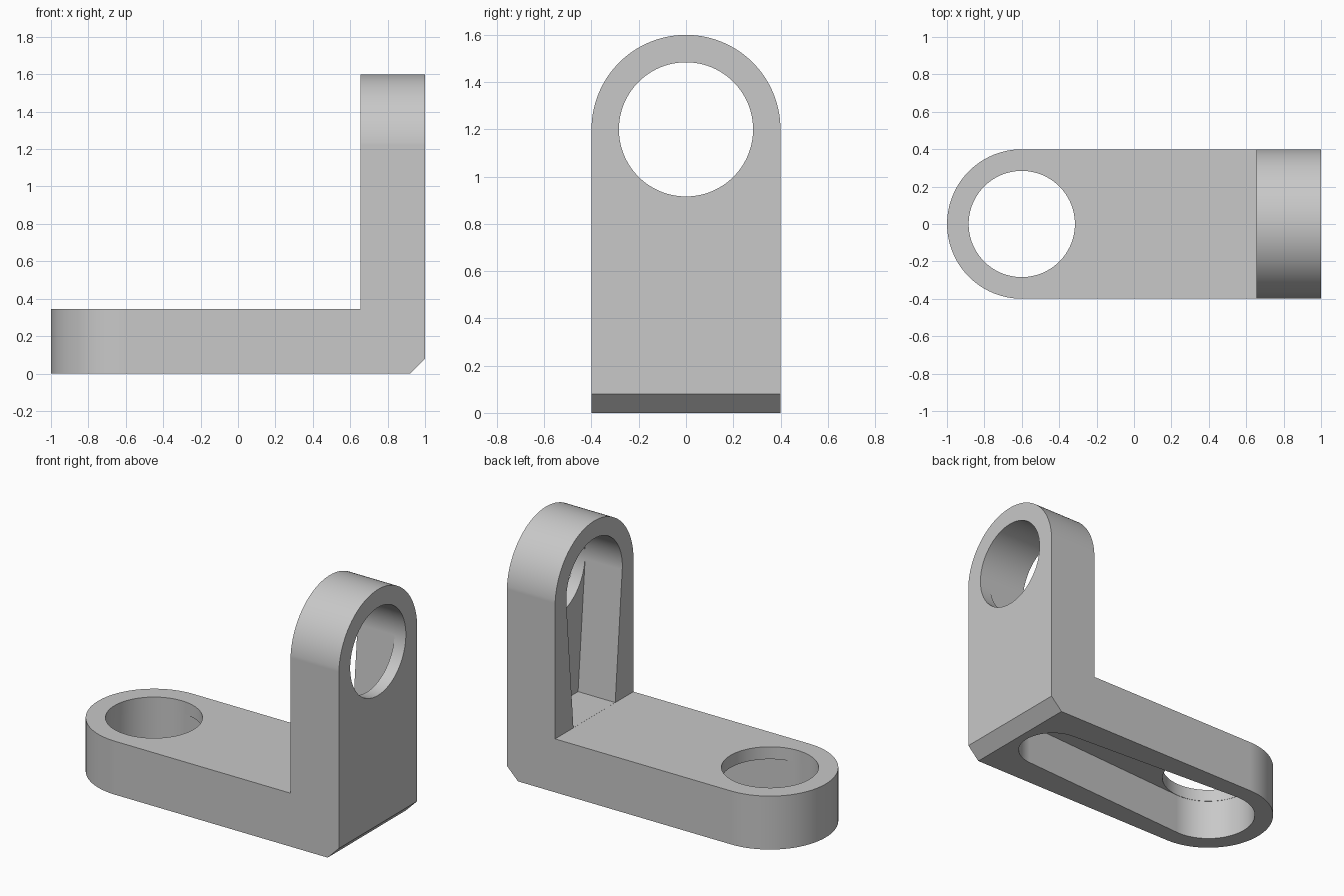
import bpy, bmesh
from math import pi, asin, sin, cos
from mathutils import Vector

cube = bpy.data.objects.get("Cube")
if cube:
    bpy.data.objects.remove(cube, do_unlink=True)

HALF, WALL, THICK = 0.4, 0.08, 0.345
HOLE_X, HOLE_Z = -0.6, 1.2
HOLE_R, POCKET_R = 0.284, 0.286

grey = bpy.data.materials.new("plain grey")
grey.use_nodes = True
grey.diffuse_color = (0.58, 0.58, 0.58, 1)
grey.node_tree.nodes["Principled BSDF"].inputs["Base Color"].default_value = grey.diffuse_color


def arc(centre, radius, start, end, steps):
    return [(centre + radius * cos(start + (end - start) * i / steps),
             radius * sin(start + (end - start) * i / steps)) for i in range(steps + 1)]


def prism(name, points, place, low, high):
    """Extrude a 2D outline; place(u, v, w) maps it into space."""
    bm = bmesh.new()
    face = bm.faces.new([bm.verts.new(place(u, v, low)) for u, v in points])
    top = bmesh.ops.extrude_face_region(bm, geom=[face])["geom"]
    shift = Vector(place(0, 0, high)) - Vector(place(0, 0, low))
    bmesh.ops.translate(bm, verts=[g for g in top if isinstance(g, bmesh.types.BMVert)], vec=shift)
    bmesh.ops.recalc_face_normals(bm, faces=bm.faces)
    mesh = bpy.data.meshes.new(name)
    bm.to_mesh(mesh)
    bm.free()
    mesh.materials.append(grey)
    obj = bpy.data.objects.new(name, mesh)
    bpy.context.collection.objects.link(obj)
    return obj


def boolean(target, tool, operation):
    tool.hide_render = True
    bpy.context.view_layer.objects.active = target
    mod = target.modifiers.new("shape", 'BOOLEAN')
    mod.object, mod.operation, mod.solver = tool, operation, 'EXACT'
    bpy.ops.object.modifier_apply(modifier=mod.name)
    bpy.data.objects.remove(tool, do_unlink=True)


# Outlines run outward along each arm: u is measured from the hole centre
def rounded_arm(radius, length):
    return arc(0, radius, -pi / 2, pi / 2, 64) + [(-length, radius), (-length, -radius)]


def tapered_slot(large, small, distance, steps):
    a = pi / 2 + asin((large - small) / distance)
    return arc(0, large, -a, a, 72) + arc(-distance, small, a, 2 * pi - a, steps)


def circle(radius):
    return arc(0, radius, 0, 2 * pi, 96)[:-1]


def on_base(u, v, w):
    return (HOLE_X - u, v, w)


def on_upright(u, v, w):
    return (w, v, HOLE_Z + u)


# L-shaped body with the chamfered outer corner
side = [(-1, 0), (1 - WALL, 0), (1, WALL), (1, 1.6), (1 - THICK, 1.6), (1 - THICK, THICK), (-1, THICK)]
bracket = prism("angle_bracket", side, lambda u, v, w: (u, w, v), -0.5, 0.5)

# Round the free ends of both arms
boolean(bracket, prism("base_round", rounded_arm(HALF - 0.0005, 2), on_base, -1, 3), 'INTERSECT')
boolean(bracket, prism("upright_round", rounded_arm(HALF, 2), on_upright, -2, 2), 'INTERSECT')

# Tapered pockets: under the base, and on the inner side of the upright
boolean(bracket, prism("base_pocket", tapered_slot(POCKET_R, 0.21, 1.255, 48), on_base,
                       -0.1, THICK - WALL), 'DIFFERENCE')
boolean(bracket, prism("upright_pocket", tapered_slot(POCKET_R, 0.214, 0.836, 1), on_upright,
                       0.5, 1 - WALL), 'DIFFERENCE')

# Round holes through the remaining walls
boolean(bracket, prism("base_hole", circle(HOLE_R), on_base, 0.2, 0.5), 'DIFFERENCE')
boolean(bracket, prism("upright_hole", circle(HOLE_R), on_upright, 0.8, 1.2), 'DIFFERENCE')

# Smooth the curved walls, keep edges crisp
bpy.ops.object.select_all(action='DESELECT')
bracket.select_set(True)
bpy.context.view_layer.objects.active = bracket
bpy.ops.object.shade_smooth_by_angle(angle=pi / 9)
weighted = bracket.modifiers.new("even_shading", 'WEIGHTED_NORMAL')
weighted.keep_sharp = True
